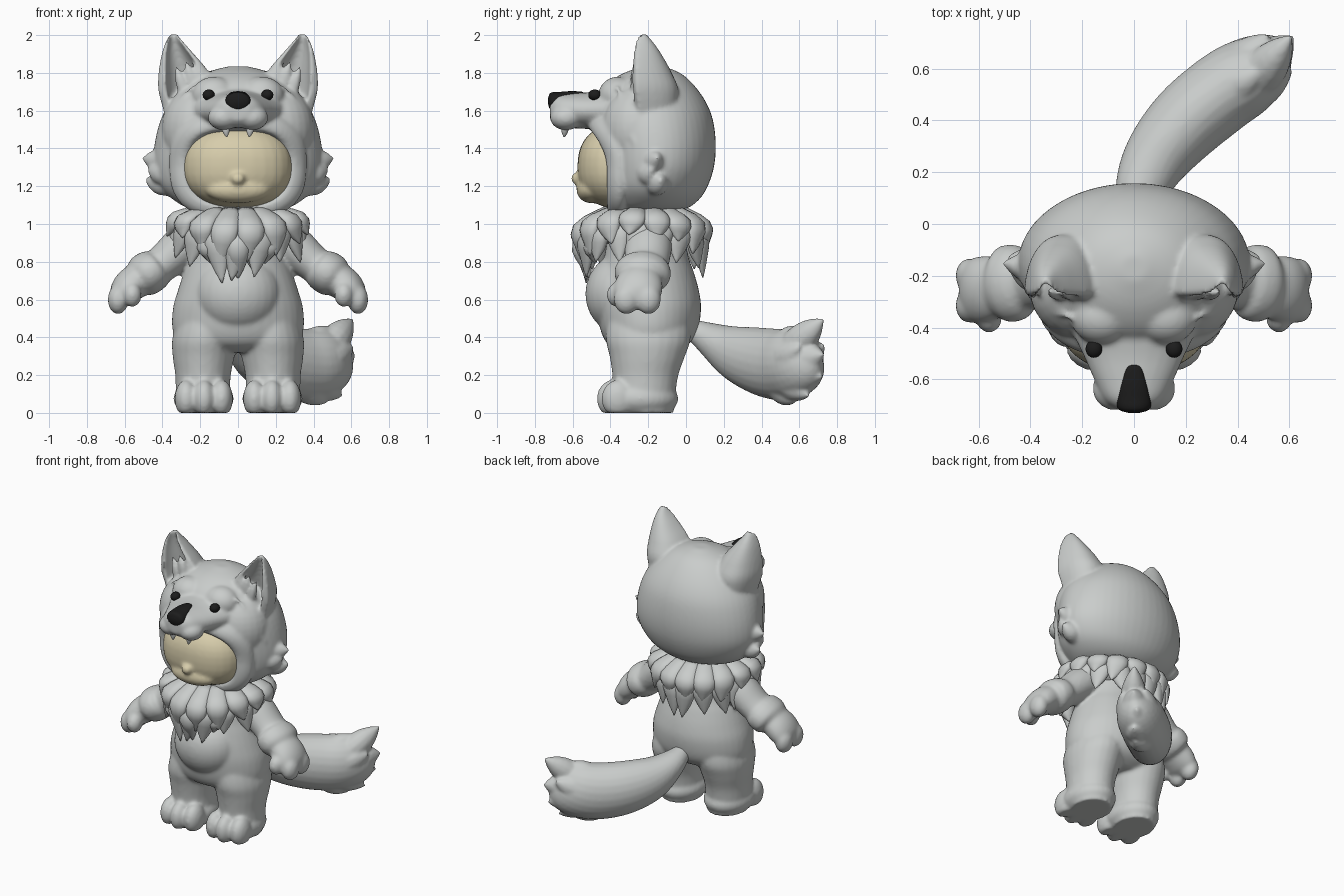
import bpy, bmesh, math, random
from mathutils import Vector as V

random.seed(4)


def material(name, rgb):
    m = bpy.data.materials.new(name)
    m.diffuse_color = (*rgb, 1)
    return m


GREY = material("grey fur", (0.59, 0.61, 0.60))
CREAM = material("cream skin", (0.68, 0.61, 0.41))
BLACK = material("black", (0.012, 0.012, 0.012))


def make(name, bm, mat, voxel=0, smooth=0):
    """Turn the bmesh into an object, optionally fused into one soft skin."""
    bmesh.ops.recalc_face_normals(bm, faces=bm.faces)
    me = bpy.data.meshes.new(name)
    bm.to_mesh(me)
    bm.free()
    me.materials.append(mat)
    me.polygons.foreach_set("use_smooth", [True] * len(me.polygons))
    ob = bpy.data.objects.new(name, me)
    bpy.context.collection.objects.link(ob)
    if voxel:
        r = ob.modifiers.new("fuse", "REMESH")
        r.mode, r.voxel_size, r.use_smooth_shade = "VOXEL", voxel, True
        s = ob.modifiers.new("soften", "SMOOTH")
        s.factor, s.iterations = 0.5, smooth
    return ob


def spow(v, p):
    return math.copysign(abs(v) ** p, v)


def blob(bm, c, r, power=1):
    """Ellipsoid; a power below one makes it boxier."""
    vs = bmesh.ops.create_uvsphere(bm, u_segments=28, v_segments=18, radius=1)["verts"]
    for v in vs:
        v.co = V([c[i] + r[i] * spow(v.co[i], power) for i in range(3)])


def skin(bm, rings):
    rows = [[bm.verts.new(p) for p in ring] for ring in rings]
    n = len(rows[0])
    for a, b in zip(rows, rows[1:]):
        for i in range(n):
            bm.faces.new((a[i], a[(i + 1) % n], b[(i + 1) % n], b[i]))
    bm.faces.new(rows[0])
    bm.faces.new(rows[-1])


def spline(keys, steps):
    """Smooth curve through keys of any dimension."""
    k = [keys[0]] + list(keys) + [keys[-1]]
    out = []
    for j in range(1, len(k) - 2):
        for s in range(steps):
            t = s / steps
            out.append([b + 0.5 * t * (c - a + t * (2*a - 5*b + 4*c - d + t * (3*(b - c) + d - a)))
                        for a, b, c, d in zip(k[j-1], k[j], k[j+1], k[j+2])])
    return out + [list(keys[-1])]


def tube(bm, keys, side=(1, 0, 0), axis=None, n=24, steps=4):
    """Loft of ellipses; keys are x, y, z, half width, half height."""
    pts = spline(keys, steps)
    rings = []
    for i, p in enumerate(pts):
        t = V(axis) if axis else V(pts[min(i+1, len(pts)-1)][:3]) - V(pts[max(i-1, 0)][:3])
        t.normalize()
        u = (V(side) - t * t.dot(V(side))).normalized()
        w = t.cross(u)
        rings.append([V(p[:3]) + u * max(p[3], .002) * math.cos(2*math.pi*k/n)
                      + w * max(p[4], .002) * math.sin(2*math.pi*k/n) for k in range(n)])
    skin(bm, rings)


def tuft(bm, a, b, c, w, th, side):
    """Pointed lock of fur from a through b to tip c."""
    a, b, c = V(a), V(b), V(c)
    d = b.lerp(c, .55)
    tube(bm, [(*a, w*.7, th*.7), (*b, w, th), (*d, w*.68, th*.75), (*c, .003, .003)], side, n=12, steps=3)


# hood with muzzle, brows, ears, cheek tufts and face rim
bm = bmesh.new()
tube(bm, [(0, y, z, rx, ry) for z, y, rx, ry in (
    (1.06, -.2, .1, .1), (1.08, -.2, .25, .2), (1.13, -.18, .345, .25), (1.2, -.17, .41, .285),
    (1.3, -.155, .445, .303), (1.42, -.155, .442, .313), (1.55, -.17, .41, .313), (1.65, -.185, .355, .288),
    (1.74, -.19, .27, .228), (1.8, -.18, .175, .148), (1.835, -.17, .05, .05))], axis=(0, 0, 1), n=48)
tube(bm, [(0, -.36, 1.6, .27, .13), (0, -.5, 1.6, .2, .1), (0, -.6, 1.6, .155, .093),
          (0, -.68, 1.6, .115, .085), (0, -.72, 1.6, .06, .05)], axis=(0, -1, 0))
rows = []
for i in range(64):
    t = 2 * math.pi * i / 64
    c, s = math.cos(t), math.sin(t)
    x, z = spow(c, .7), spow(s, .7)
    p = V((.283 * x, -.395 - .1 * max(0, z) ** 1.7, 1.305 + .215 * z))
    size = .045 + .015 * max(s, 0) + .02 * abs(c)
    ring = []
    for j in range(12):
        a = 2 * math.pi * j / 12
        along, thick = size * (math.cos(a) + .6), .04 * math.sin(a)
        k, q = along * .72 - thick * .65, along * .65 + thick * .72
        ring.append(p + V((c * k, q, s * k)))
    rows.append(ring)
skin(bm, rows + rows[:1])
for s in (-1, 1):
    blob(bm, (s * .075, -.635, 1.563), (.085, .085, .067))
    blob(bm, (s * .125, -.36, 1.68), (.12, .105, .1))
    blob(bm, (s * .195, -.245, 1.5), (.21, .205, .24))
    tube(bm, [(s*.24, -.365, 1.73, .006, .006), (s*.3, -.345, 1.66, .01, .012),
              (s*.36, -.325, 1.55, .01, .012), (s*.41, -.265, 1.42, .008, .01)], n=10)
    # cupped ear
    ear = []
    for z, x0, x1, yf, d in spline([(1.55, .2, .38, -.27, .2), (1.7, .12, .422, -.3, .26),
                                    (1.8, .15, .422, -.3, .225), (1.9, .232, .405, -.29, .16),
                                    (1.965, .29, .383, -.275, .1), (2.012, .325, .357, -.25, .035)], 4):
        ring, cx, h = [], (x0 + x1) / 2, (x1 - x0) / 2
        for k in range(32):
            t = 2 * math.pi * (k + .5) / 32
            sn, cs = math.sin(t), math.cos(t)
            dx, dy = (spow(cs, .88), sn ** .85) if sn > 0 else (cs * .7, -.55 * sn)
            ring.append(V((s * (cx + h * dx), yf + d * dy, z)))
        ear.append(ring)
    skin(bm, ear)
    for x, z, l in ((.17, 1.76, .09), (.22, 1.75, .12), (.27, 1.72, .12)):
        tuft(bm, (s*x, -.25, z - .1), (s*(x + .02), -.265, z), (s*(x + .06), -.265, z + l), .035, .03, (1, 0, 0))
    # cheek tufts
    for y, z, x in ((-.15, 1.33, .51), (-.13, 1.215, .493), (-.18, 1.27, .48)):
        tuft(bm, (s*.32, y - .04, z - .03), (s*.4, y - .02, z), (s*x, y, z + .02), .06, .065, (0, 1, 0))
make("hood", bm, GREY, .011, 7)

# face with a small nose
bm = bmesh.new()
blob(bm, (0, -.36, 1.305), (.292, .215, .222), .87)
blob(bm, (0, -.57, 1.24), (.04, .04, .035))
blob(bm, (0, -.5, 1.18), (.17, .08, .07))
make("face", bm, CREAM, .012, 6)

# nose, eyes and fangs
bm = bmesh.new()
tube(bm, [(0, -.545, 1.692, .012, .006), (0, -.56, 1.692, .03, .01), (0, -.62, 1.687, .048, .016),
          (0, -.675, 1.665, .063, .034), (0, -.705, 1.652, .065, .046), (0, -.722, 1.65, .05, .039),
          (0, -.731, 1.65, .015, .012)], axis=(0, -1, 0))
make("nose", bm, BLACK)
for s in (-1, 1):
    bm = bmesh.new()
    blob(bm, (s * .155, -.483, 1.683), (.032, .034, .029))
    make("eye", bm, BLACK)
    bm = bmesh.new()
    tuft(bm, (s*.065, -.64, 1.54), (s*.065, -.64, 1.51), (s*.06, -.645, 1.46), .023, .02, (1, 0, 0))
    make("fang", bm, GREY)

# body, belly, arms, hands, legs and feet
bm = bmesh.new()
tube(bm, [(0, y, z, rx, ry) for z, y, rx, ry in (
    (.32, -.2, .15, .13), (.36, -.2, .29, .21), (.43, -.195, .345, .255), (.55, -.195, .345, .275),
    (.65, -.2, .318, .268), (.75, -.205, .285, .245), (.85, -.21, .25, .218), (1.1, -.21, .2, .18))],
    axis=(0, 0, 1), n=40)
blob(bm, (0, -.34, .63), (.228, .193, .212))
for s in (-1, 1):
    tube(bm, [(s*.18, -.215, 0, .13, .15), (s*.185, -.22, .1, .143, .165), (s*.185, -.215, .2, .147, .175),
              (s*.182, -.205, .3, .164, .2), (s*.175, -.2, .4, .172, .225), (s*.15, -.2, .53, .15, .2),
              (s*.1, -.2, .65, .1, .1)], axis=(0, 0, 1))
    blob(bm, (s*.182, -.24, .075), (.16, .2, .105))
    for x, y in ((.087, -.365), (.18, -.385), (.275, -.36)):
        blob(bm, (s*x, y, .075), (.06, .088, .1))
    tube(bm, [(s*.12, -.2, .98, .1, .1), (s*.2, -.2, .94, .12, .12), (s*.3, -.2, .875, .125, .112),
              (s*.4, -.21, .79, .118, .098), (s*.52, -.23, .71, .115, .09)], (0, 1, 0))
    tube(bm, [(s*.41, -.215, .785, .1, .085), (s*.44, -.22, .763, .143, .11), (s*.5, -.235, .725, .147, .114),
              (s*.54, -.24, .7, .1, .09)], (0, 1, 0))
    tube(bm, [(s*.5, -.24, .725, .11, .09), (s*.57, -.25, .675, .128, .09), (s*.62, -.26, .62, .12, .07),
              (s*.65, -.26, .58, .06, .03)], (0, 1, 0))
    for x, y, z in ((.635, -.315, .6), (.635, -.2, .6)):
        blob(bm, (s*x, y, z), (.055, .068, .078))
    blob(bm, (s*.56, -.365, .625), (.05, .055, .065))
for v in bm.verts:
    v.co.z = max(v.co.z, 0)
make("body", bm, GREY, .011, 10)

# fur collar in two overlapping layers
bm = bmesh.new()
blob(bm, (0, -.22, .98), (.3, .3, .115))
for n, r, zt, extra, off in ((17, .31, 1.03, .055, 0), (16, .33, 1.07, -.015, .5)):
    for k in range(n):
        a = 2 * math.pi * (k + off) / n
        c, s = math.cos(a), math.sin(a)
        f, b = max(c, 0) ** 3, max(-c, 0)
        drop = .1 + .15 * f + .1 * b + extra + random.uniform(-.03, .03)
        P = lambda q, z, d=0: (math.sin(a + d) * q, -.22 - math.cos(a + d) * q, z)
        tuft(bm, P(r - .13, zt), P(r + .02 * f - .01 * b, zt - .04 - .06 * f - .04 * b),
             P(r + .05 - .05 * f - .05 * b, zt - .04 - drop, random.uniform(-.14, .14)), .075, .04, (c, s, 0))
# long chest locks
for x, z in ((-.15, .79), (.15, .79), (-.08, .76), (.08, .76), (0, .71)):
    tuft(bm, (x*.6, -.43, 1.04), (x, -.555 + abs(x)*.4, .9), (x*.95, -.51 + abs(x)*.2, z), .068, .048, (1, 0, 0))
make("fur_collar", bm, GREY)

# bushy tail with tufted end
bm = bmesh.new()
tube(bm, [(0, .02, .45, .05, .05), (.025, .13, .39, .1, .09), (.09, .26, .32, .13, .145),
          (.2, .39, .275, .15, .178), (.33, .5, .255, .155, .19), (.44, .575, .265, .148, .185),
          (.52, .635, .295, .11, .155), (.57, .675, .33, .04, .07)], (1, -.8, 0))
for b, t in (((.5, .59, .37), (.61, .73, .5)), ((.52, .63, .29), (.615, .73, .31)),
             ((.48, .61, .21), (.585, .725, .19)), ((.43, .55, .16), (.55, .65, .085)),
             ((.36, .51, .14), (.47, .57, .05)), ((.4, .54, .36), (.5, .6, .455)),
             ((.48, .53, .29), (.615, .6, .35)), ((.42, .62, .29), (.52, .735, .36))):
    b, t = V(b), V(t)
    tuft(bm, b - (t - b) * .9, b, t, .085, .085, (1, -.8, 0))
make("tail", bm, GREY, .011, 5)
